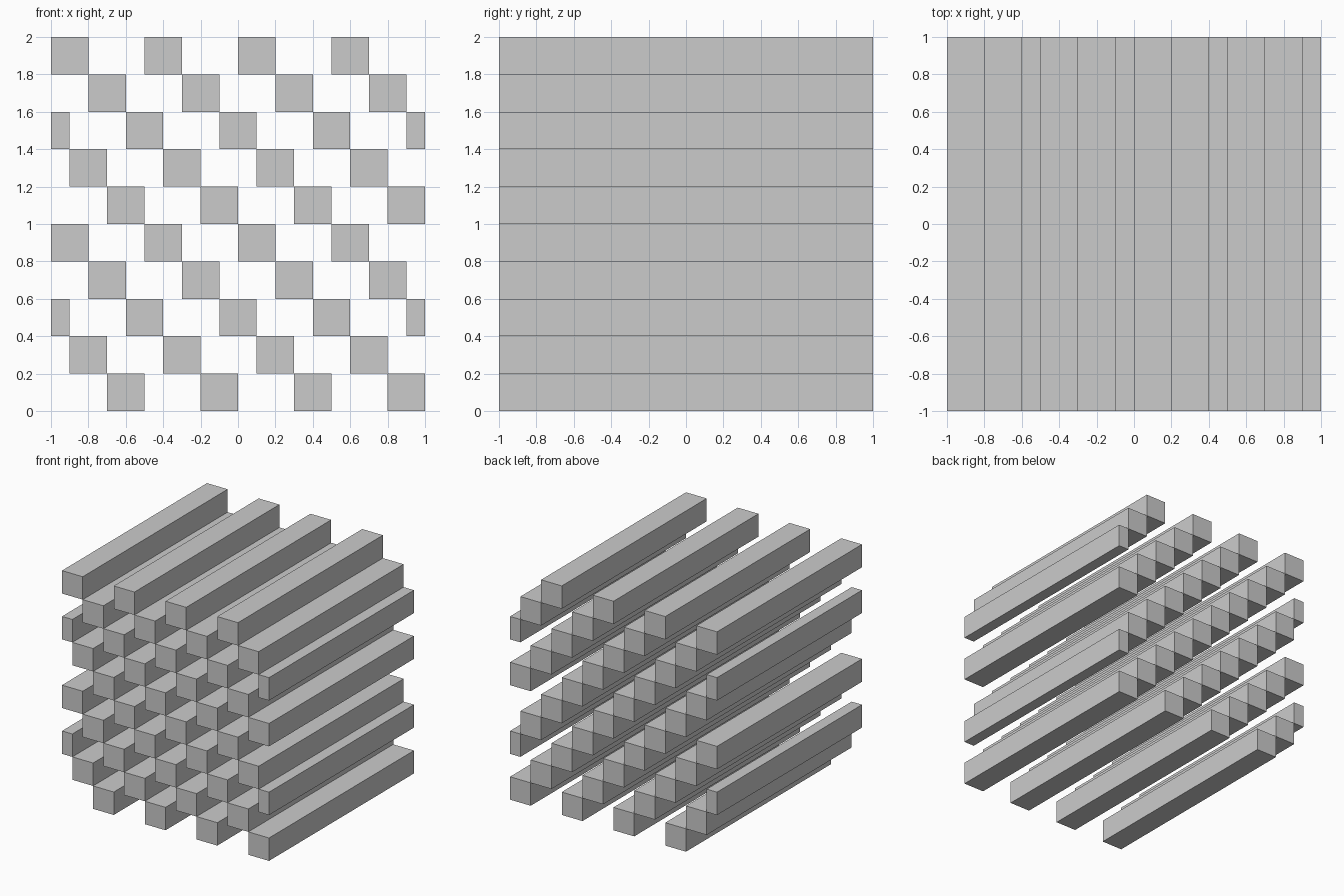
import bpy

if "Cube" in bpy.data.objects:
    bpy.data.objects.remove(bpy.data.objects["Cube"])

STEP = 0.1            # grid unit
PERIOD, WIDTH = 5, 2  # bar spacing and bar width, in grid units


def add_bar(name, x0, x1, z0, z1):
    bpy.ops.mesh.primitive_cube_add(size=1, location=((x0 + x1) / 2, 0, (z0 + z1) / 2))
    bar = bpy.context.object
    bar.name = name
    bar.scale = (x1 - x0, 2, z1 - z0)
    bpy.ops.object.transform_apply(location=False, rotation=False, scale=True)


# Ten layers of bars, each shifted left by one bar width and clipped to the cube
for row in range(10):
    start = -10 + (3 - WIDTH * row) % PERIOD - PERIOD
    for i, left in enumerate(range(start, 10, PERIOD)):
        a, b = max(left, -10), min(left + WIDTH, 10)
        if b > a:
            add_bar(f"bar_layer{row}_{i}", a * STEP, b * STEP, row * 0.2, row * 0.2 + 0.2)
